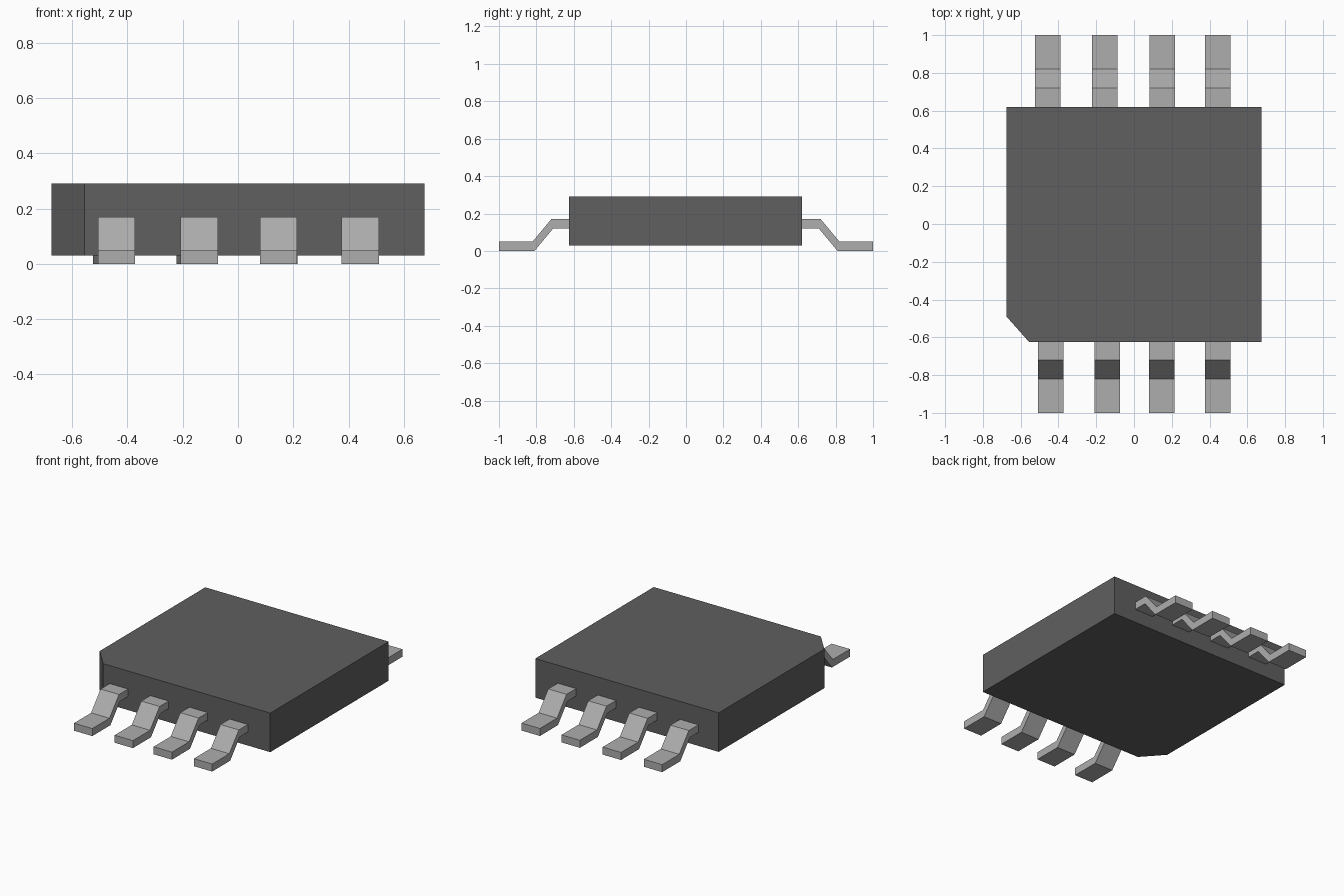
import bpy
import bmesh

cube = bpy.data.objects.get("Cube")
if cube:
    bpy.data.objects.remove(cube, do_unlink=True)


def material(name, grey):
    mat = bpy.data.materials.new(name)
    mat.use_nodes = True
    colour = (grey, grey, grey, 1)
    mat.diffuse_color = colour
    mat.node_tree.nodes["Principled BSDF"].inputs["Base Color"].default_value = colour
    return mat


def prism(name, outline, offset, mat):
    """Extrude a flat outline of 3D points along an offset."""
    bm = bmesh.new()
    face = bm.faces.new([bm.verts.new(p) for p in outline])
    grown = bmesh.ops.extrude_face_region(bm, geom=[face])["geom"]
    verts = [g for g in grown if isinstance(g, bmesh.types.BMVert)]
    bmesh.ops.translate(bm, verts=verts, vec=offset)
    bmesh.ops.recalc_face_normals(bm, faces=bm.faces)
    mesh = bpy.data.meshes.new(name)
    bm.to_mesh(mesh)
    bm.free()
    mesh.materials.append(mat)
    obj = bpy.data.objects.new(name, mesh)
    bpy.context.collection.objects.link(obj)


plastic = material("dark grey plastic", 0.115)
metal = material("light grey metal", 0.42)

# Package body with one clipped corner
W, FRONT, BACK, BOTTOM, TOP = 0.675, -0.625, 0.62, 0.03, 0.29
corners = [(-0.555, FRONT), (W, FRONT), (W, BACK), (-W, BACK), (-W, -0.49)]
prism("body", [(x, y, BOTTOM) for x, y in corners], (0, 0, TOP - BOTTOM), plastic)

# Bent leads: side profile as (distance from centre, height)
PROFILE = [(0.60, 0.17), (0.72, 0.17), (0.82, 0.05), (1, 0.05),
           (1, 0), (0.81, 0), (0.71, 0.12), (0.60, 0.12)]
LEAD_WIDTH = 0.135
rows = {"front": (-1, (-0.507, -0.208, 0.079, 0.375)),
        "back": (1, (-0.525, -0.222, 0.081, 0.375))}
for row, (side, starts) in rows.items():
    for i, x in enumerate(starts, 1):
        prism(f"{row}_lead_{i}", [(x, side * d, z) for d, z in PROFILE],
              (LEAD_WIDTH, 0, 0), metal)
